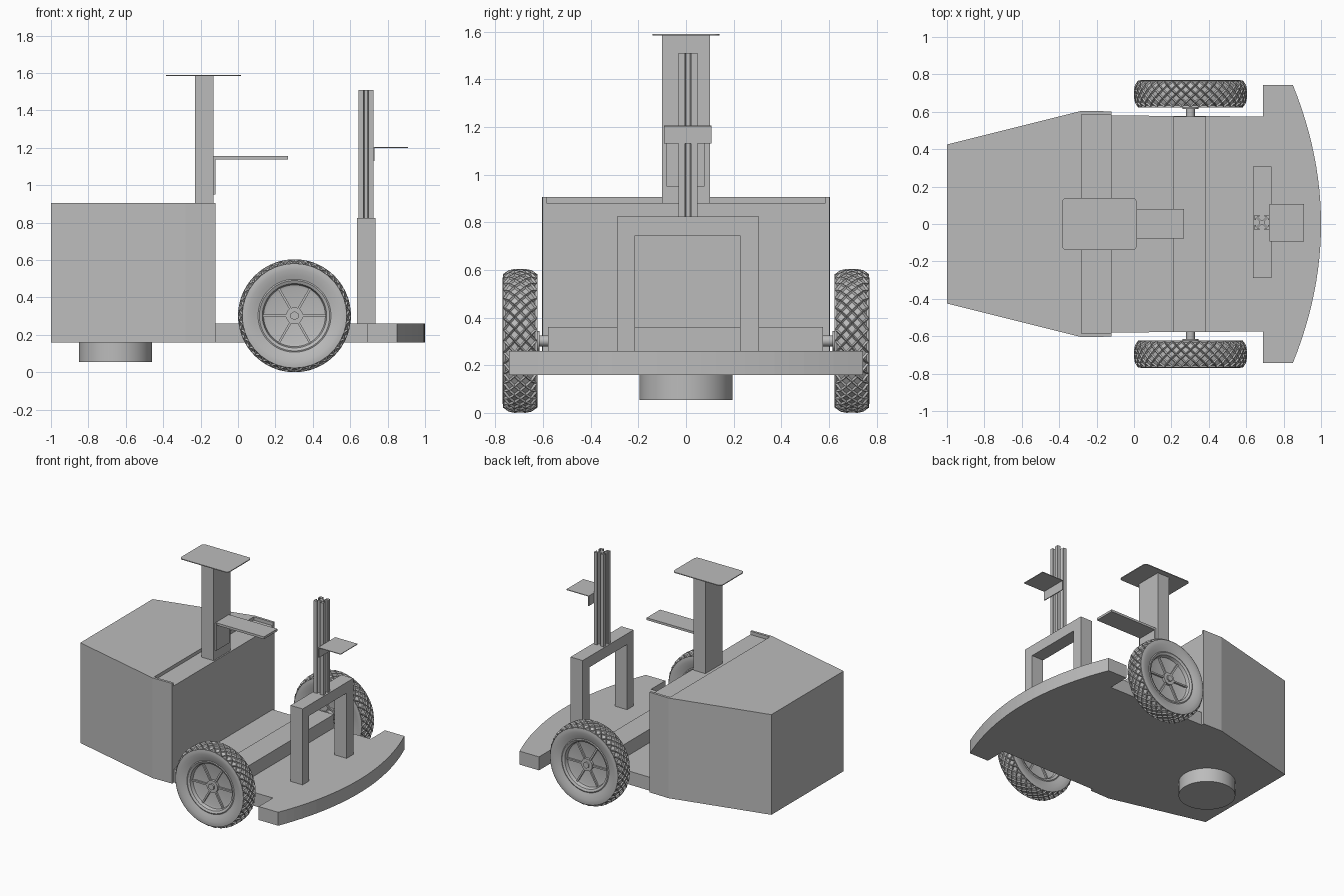
import bpy
import bmesh
from math import cos, sin, pi, radians
from mathutils import Vector, Matrix

if "Cube" in bpy.data.objects:
    bpy.data.objects.remove(bpy.data.objects["Cube"])

GREY = (0.5, 0.5, 0.5, 1)
grey = bpy.data.materials.new("plain grey")
grey.use_nodes = True
grey.diffuse_color = GREY
grey.node_tree.nodes["Principled BSDF"].inputs["Base Color"].default_value = GREY


def finish(name, bm, smooth=False, location=(0, 0, 0)):
    mesh = bpy.data.meshes.new(name)
    bm.to_mesh(mesh)
    bm.free()
    mesh.materials.append(grey)
    if smooth:
        mesh.shade_smooth()
        mesh.set_sharp_from_angle(angle=radians(32))
    ob = bpy.data.objects.new(name, mesh)
    ob.location = location
    bpy.context.collection.objects.link(ob)
    return ob


def box(name, x, y, z):
    """Box from (min, max) ranges."""
    bm = bmesh.new()
    bmesh.ops.create_cube(bm, size=1)
    for v in bm.verts:
        v.co = [r[0] if c < 0 else r[1] for c, r in zip(v.co, (x, y, z))]
    return finish(name, bm)


def prism(name, outline, z0, z1, to_world=lambda a, b, h: (a, b, h)):
    """Outline extruded from z0 to z1; to_world maps it to another plane."""
    bm = bmesh.new()
    face = bm.faces.new([bm.verts.new(to_world(a, b, z0)) for a, b in outline])
    new = bmesh.ops.extrude_face_region(bm, geom=[face])["geom"]
    shift = Vector(to_world(0, 0, z1)) - Vector(to_world(0, 0, z0))
    bmesh.ops.translate(bm, vec=shift, verts=[g for g in new if isinstance(g, bmesh.types.BMVert)])
    bmesh.ops.recalc_face_normals(bm, faces=bm.faces)
    return finish(name, bm)


def cylinder(name, radius, centre, length, axis="Y", sides=32):
    bm = bmesh.new()
    turn = Matrix.Rotation(pi / 2, 4, "X") if axis == "Y" else Matrix()
    bmesh.ops.create_cone(bm, cap_ends=True, segments=sides, radius1=radius,
                          radius2=radius, depth=length, matrix=turn)
    return finish(name, bm, sides > 8, centre)


def mirrored(points):
    return points + [(a, -b) for a, b in reversed(points)]


# Chassis plate with curved front bumper
arc = [(1 - 0.15 * (k / 12) ** 2, 0.742 * k / 12) for k in range(12, 0, -1)]
half = [(-0.12, 0.58), (0.69, 0.575), (0.69, 0.742)] + arc
prism("chassis_plate", half + [(1, 0)] + [(a, -b) for a, b in reversed(half)], 0.16, 0.26)
box("axle_beam", (0.21, 0.385), (-0.578, 0.575), (0.26, 0.36))

# Tapered cabinet with a shallow channel along its top front edge
cabinet = prism("cabinet", mirrored([(-1, 0.425), (-0.28, 0.605), (-0.12, 0.602)]), 0.16, 0.905)
cutter = box("channel_cutter", (-0.28, 0), (-0.585, 0.585), (0.88, 1))
cutter.hide_render = True
cut = cabinet.modifiers.new("channel", "BOOLEAN")
cut.operation = "DIFFERENCE"
cut.solver = "EXACT"
cut.object = cutter
bpy.context.view_layer.objects.active = cabinet
bpy.ops.object.modifier_apply(modifier="channel")
bpy.data.objects.remove(cutter)

# Rear round foot
cylinder("round_foot", 0.195, (-0.655, 0, 0.108), 0.106, "Z", 64)

# Post with top plate and tray
box("post", (-0.23, -0.13), (-0.1, 0.1), (0.88, 1.585))
corner = 0.025
plate = []
for k, (sx, sy) in enumerate([(1, 1), (-1, 1), (-1, -1), (1, -1)]):
    for step in range(5):
        a = pi / 2 * (k + step / 4)
        plate.append((-0.185 + sx * (0.2 - corner) + corner * cos(a),
                      sy * (0.14 - corner) + corner * sin(a)))
prism("top_plate", plate, 1.584, 1.59)
box("tray_back", (-0.13, -0.12), (-0.082, 0.078), (0.95, 1.155))
box("tray", (-0.12, 0.268), (-0.078, 0.08), (1.138, 1.155))

# Front portal frame
portal = [(-0.29, 0.26), (-0.29, 0.825), (0.307, 0.825), (0.307, 0.26),
          (0.227, 0.26), (0.227, 0.745), (-0.215, 0.745), (-0.215, 0.26)]
prism("portal_frame", portal, 0.635, 0.735, lambda a, b, h: (h, a, b))

# Slotted mast: one side of the section repeated four times
side = [(0.04, -0.04), (0.04, -0.013), (0.032, -0.013), (0.032, -0.025), (0.014, -0.008),
        (0.014, 0.008), (0.032, 0.025), (0.032, 0.013), (0.04, 0.013)]
section = []
for k in range(4):
    c, s = round(cos(k * pi / 2)), round(sin(k * pi / 2))
    section += [(0.685 + a * c - b * s, 0.008 + a * s + b * c) for a, b in side]
prism("mast", section, 0.825, 1.51)

# Small shelf on the mast
box("shelf_back", (0.725, 0.731), (-0.093, 0.107), (1.13, 1.205))
box("shelf", (0.731, 0.91), (-0.093, 0.107), (1.2, 1.205))


# Wheels
def tread(name, centre, columns=72, rows=6):
    """Crowned band of sunken diamonds."""
    bm = bmesh.new()
    grid = {}
    for i in range(columns):
        for j in range(rows + 1):
            if (i + j) % 2 == 0:
                t = 2 * j / rows - 1
                r, a = 0.302 - 0.022 * t ** 4, 2 * pi * i / columns
                grid[i, j] = bm.verts.new((r * cos(a), 0.072 * t, r * sin(a)))
    for i in range(columns):
        for j in range(rows + 1):
            if (i + j) % 2:
                ring = [(i, j + 1), ((i + 1) % columns, j), (i, j - 1), ((i - 1) % columns, j)]
                bm.faces.new([grid[p] for p in ring if p in grid])
    bm.normal_update()
    bmesh.ops.inset_individual(bm, faces=bm.faces[:], thickness=0.006, depth=-0.008,
                               use_even_offset=True)
    return finish(name, bm, False, centre)


def rim(name, centre):
    """Sidewalls, rim and dished disc turned around the axle."""
    profile = [(0, 0.022), (0.15, 0.022), (0.165, 0.027), (0.172, 0.052), (0.188, 0.06),
               (0.195, 0.057), (0.215, 0.064), (0.245, 0.072), (0.264, 0.073),
               (0.279, 0.071), (0.268, 0.064), (0.28, 0.03)]
    bm = bmesh.new()
    verts = [bm.verts.new((r, y, 0)) for r, y in mirrored(profile)]
    edges = [bm.edges.new(pair) for pair in zip(verts, verts[1:])]
    bmesh.ops.spin(bm, geom=verts + edges, cent=(0, 0, 0), axis=(0, 1, 0),
                   angle=2 * pi, steps=72, use_duplicate=False)
    bmesh.ops.remove_doubles(bm, verts=bm.verts, dist=0.0002)
    bmesh.ops.recalc_face_normals(bm, faces=bm.faces)
    return finish(name, bm, True, centre)


for label, sign in (("left", 1), ("right", -1)):
    centre = Vector((0.302, sign * 0.696, 0.302))
    tread(label + "_tyre_tread", centre)
    rim(label + "_wheel_rim", centre)
    cylinder(label + "_hub", 0.045, centre, 0.08)
    cylinder(label + "_hub_nut", 0.024, centre, 0.1, "Y", 6)
    # Thin ribs on both sides of the disc
    for k in range(3):
        bm = bmesh.new()
        bmesh.ops.create_cube(bm, size=1)
        bmesh.ops.scale(bm, vec=(0.335, 0.07, 0.012), verts=bm.verts)
        bmesh.ops.rotate(bm, matrix=Matrix.Rotation(k * pi / 3, 3, "Y"), verts=bm.verts)
        finish(f"{label}_spoke_{k + 1}", bm, False, centre)
    # Stub axle and flange
    cylinder(label + "_axle", 0.023, (0.302, sign * 0.61, 0.302), 0.08)
    cylinder(label + "_axle_flange", 0.042, (0.302, sign * 0.63, 0.302), 0.03)
